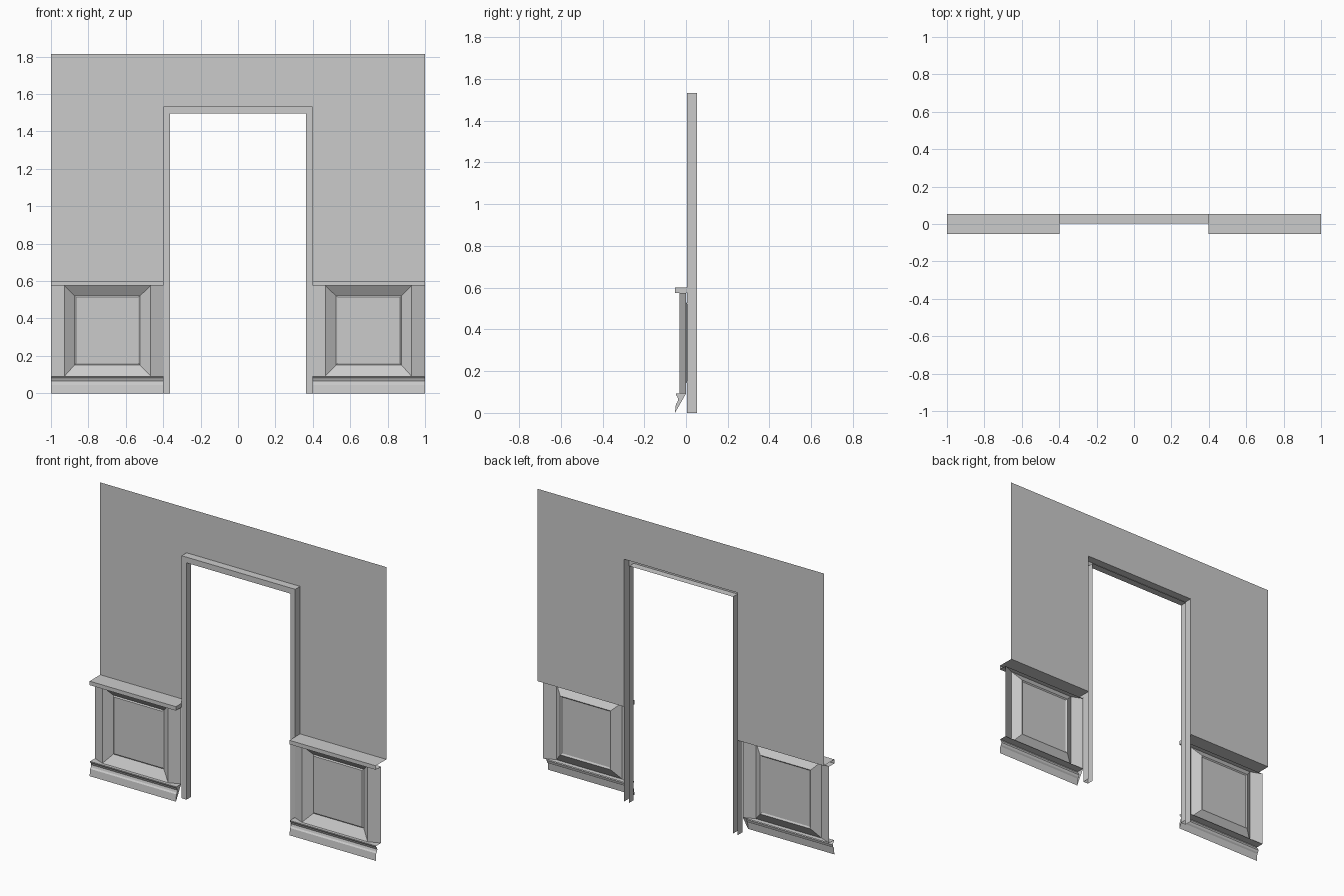
import bpy

if "Cube" in bpy.data.objects:
    bpy.data.objects.remove(bpy.data.objects["Cube"])

WALL_Y = 0.053            # plane of the upper wall
OUT_X, IN_X = 0.397, 0.363  # door casing outer / inner half widths
OUT_Z, IN_Z = 1.532, 1.496  # door casing outer / inner heights
RAIL_Z = 0.60


def part(name, verts, faces):
    """Right-hand half of a part, mirrored across x = 0."""
    mesh = bpy.data.meshes.new(name)
    mesh.from_pydata(verts, [], faces)
    mesh.update()
    obj = bpy.data.objects.new(name, mesh)
    bpy.context.collection.objects.link(obj)
    mirror = obj.modifiers.new("mirror", "MIRROR")
    mirror.use_clip = True
    mirror.merge_threshold = 0.0005
    return obj


def strips(rows):
    """Quads joining consecutive rows of points."""
    n = len(rows[0])
    verts = [p for row in rows for p in row]
    faces = [(r * n + i, r * n + i + 1, (r + 1) * n + i + 1, (r + 1) * n + i)
             for r in range(len(rows) - 1) for i in range(n - 1)]
    return verts, faces


def moulding(name, profile):
    """Run a (y, z) profile along the wall, capped only at the doorway end."""
    verts, faces = strips([[(x, y, z) for y, z in profile] for x in (OUT_X, 1.0)])
    faces.append(tuple(reversed(range(len(profile)))))
    return part(name, verts, faces)


# Upper wall sheet around the doorway
part("upper_wall",
     [(OUT_X, WALL_Y, RAIL_Z), (1, WALL_Y, RAIL_Z), (1, WALL_Y, OUT_Z),
      (OUT_X, WALL_Y, OUT_Z), (1, WALL_Y, 1.815), (OUT_X, WALL_Y, 1.815),
      (0, WALL_Y, OUT_Z), (0, WALL_Y, 1.815)],
     [(0, 1, 2, 3), (3, 2, 4, 5), (6, 3, 5, 7)])

# Door casing: open-backed channel up the jamb and across the head
section = [(0, WALL_Y), (0, 0.004), (1, 0.004), (1, WALL_Y - 0.004)]
rows = []
for corner in ("foot", "mitre", "centre"):
    row = []
    for inner, y in section:
        x = IN_X if inner else OUT_X
        z = IN_Z if inner else OUT_Z
        row.append((0 if corner == "centre" else x, y, 0 if corner == "foot" else z))
    rows.append(row)
part("door_casing", *strips(rows))

# Chair rail
moulding("chair_rail", [(WALL_Y, RAIL_Z), (-0.053, RAIL_Z), (-0.053, 0.575), (0, 0.575)])

# Baseboard
moulding("baseboard", [(0, 0.092), (-0.049, 0.092), (-0.049, 0.086), (-0.042, 0.078),
                       (-0.037, 0.066), (-0.041, 0.052), (-0.048, 0.044), (-0.053, 0)])

# Wainscot panel: nested rings (x0, x1, z0, z1, y) from ridge to raised field
rings = [(0.467, 0.927, 0.092, 0.575, -0.03),
         (0.523, 0.875, 0.15, 0.522, 0.006),
         (0.532, 0.867, 0.16, 0.515, 0.0)]
verts, faces = [], []
for x0, x1, z0, z1, y in rings:
    verts += [(x0, y, z0), (x1, y, z0), (x1, y, z1), (x0, y, z1)]
for r in (0, 4):
    for i in range(4):
        j = (i + 1) % 4
        faces.append((r + i, r + j, r + 4 + j, r + 4 + i))
faces.append((8, 9, 10, 11))
# sloped stiles on either side of the panel
verts += [(OUT_X, 0, 0.092), (OUT_X, 0, 0.575), (1, 0, 0.092), (1, 0, 0.575)]
faces += [(12, 0, 3, 13), (1, 14, 15, 2)]
part("wainscot_panel", verts, faces)
